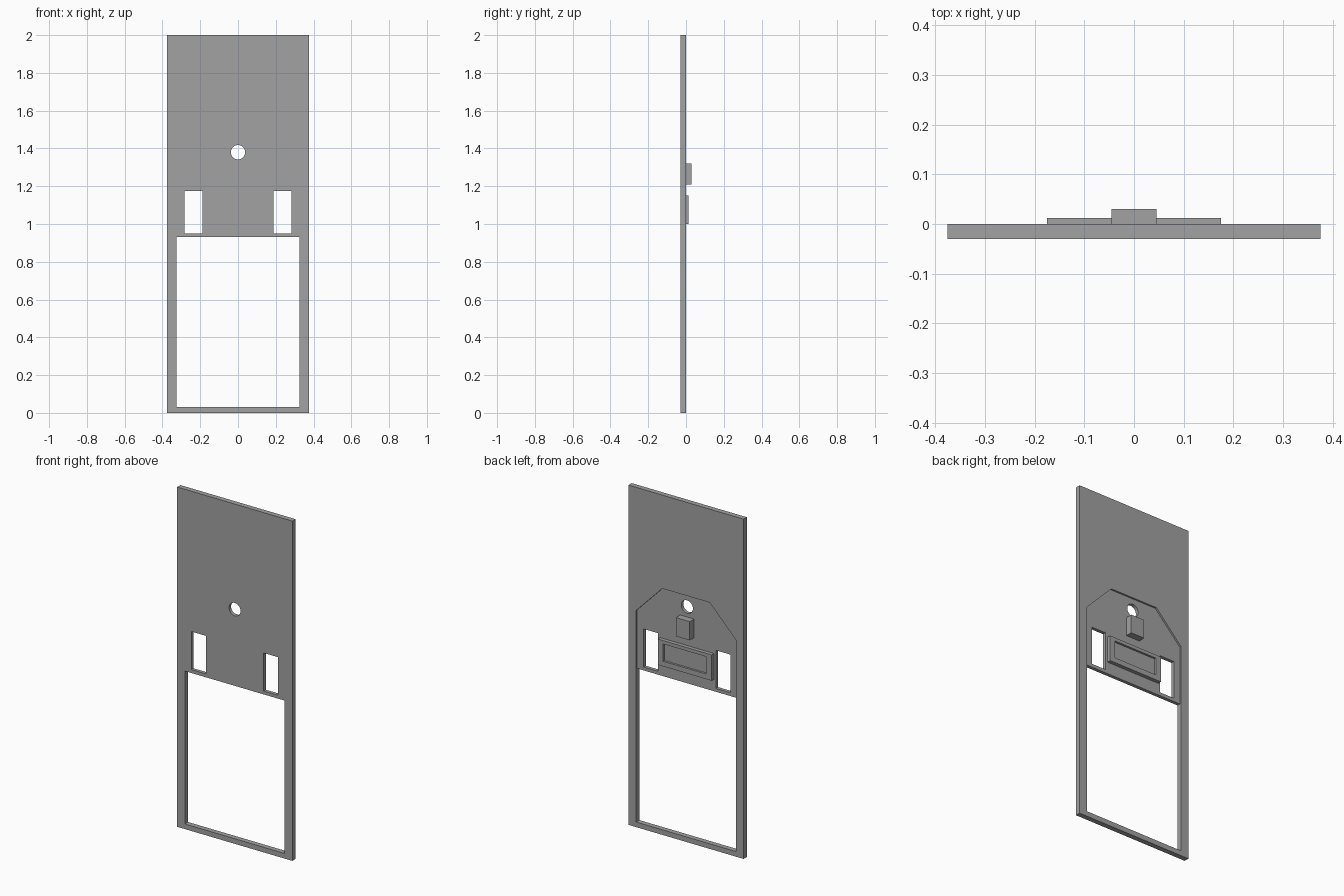
import bpy
import bmesh
from mathutils import Vector

cube = bpy.data.objects.get("Cube")
if cube:
    bpy.data.objects.remove(cube, do_unlink=True)

FLOOR = -0.01   # back surface of the thinned pocket

grey = bpy.data.materials.new("grey")
grey.use_nodes = True
grey.diffuse_color = (0.36, 0.36, 0.36, 1)
grey.node_tree.nodes["Principled BSDF"].inputs["Base Color"].default_value = grey.diffuse_color


def prism(name, outline, y0, y1):
    """Extrude an (x, z) outline from y0 to y1."""
    bm = bmesh.new()
    face = bm.faces.new([bm.verts.new((x, y0, z)) for x, z in outline])
    new = bmesh.ops.extrude_face_region(bm, geom=[face])["geom"]
    verts = [v for v in new if isinstance(v, bmesh.types.BMVert)]
    bmesh.ops.translate(bm, verts=verts, vec=Vector((0, y1 - y0, 0)))
    bmesh.ops.recalc_face_normals(bm, faces=bm.faces)
    mesh = bpy.data.meshes.new(name)
    bm.to_mesh(mesh)
    bm.free()
    mesh.materials.append(grey)
    obj = bpy.data.objects.new(name, mesh)
    bpy.context.collection.objects.link(obj)
    return obj


def box(name, x0, x1, z0, z1, y0, y1):
    return prism(name, [(x0, z0), (x1, z0), (x1, z1), (x0, z1)], y0, y1)


def cut(target, cutter):
    """Subtract the cutter, apply the result and discard the cutter."""
    mod = target.modifiers.new("cut", "BOOLEAN")
    mod.operation = "DIFFERENCE"
    mod.solver = "EXACT"
    mod.object = cutter
    bpy.context.view_layer.objects.active = target
    bpy.ops.object.modifier_apply(modifier=mod.name)
    bpy.data.objects.remove(cutter, do_unlink=True)


# Door panel with a large lower opening
panel = box("panel", -0.375, 0.375, 0, 2, -0.03, 0)
cut(panel, box("opening_cutter", -0.325, 0.325, 0.03, 0.93, -0.1, 0.1))

# Shallow pocket with chamfered top corners in the back
half = [(0.325, 0.9), (0.325, 1.275), (0.155, 1.45)]
outline = half + [(-x, z) for x, z in reversed(half)]
cut(panel, prism("pocket_cutter", outline, FLOOR, 0.1))

# Two side slots
for s in (-1, 1):
    x0, x1 = sorted((s * 0.188, s * 0.283))
    cut(panel, box("slot_cutter", x0, x1, 0.95, 1.174, -0.1, 0.1))

# Round hole
bpy.ops.mesh.primitive_cylinder_add(vertices=32, radius=0.038, depth=0.3,
                                    location=(0, 0, 1.38), rotation=(1.5708, 0, 0))
cut(panel, bpy.context.object)

# Raised plate with a recessed window
plate = box("display_plate", -0.175, 0.175, 1.0, 1.152, FLOOR, 0.012)
cut(plate, box("window_cutter", -0.14, 0.14, 1.03, 1.132, 0.0, 0.1))

# Small block above the plate
block = box("small_block", -0.045, 0.045, 1.21, 1.32, FLOOR, 0.03)

# Flat shading, with only the hole wall smoothed
for obj in (panel, plate, block):
    bpy.ops.object.select_all(action="DESELECT")
    obj.select_set(True)
    bpy.context.view_layer.objects.active = obj
    bpy.ops.object.shade_smooth_by_angle(angle=0.5)
